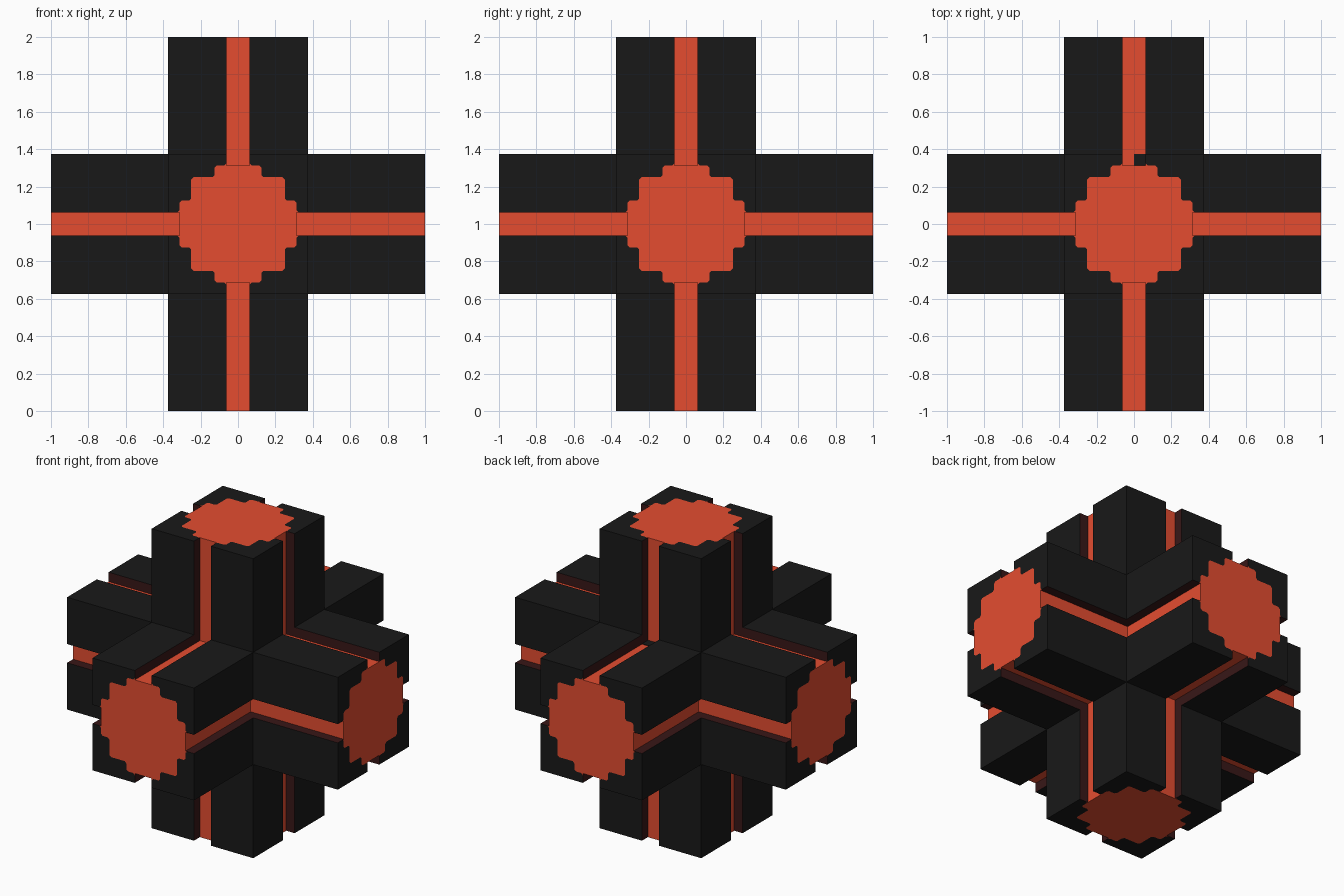
import bpy, bmesh
from math import pi
from mathutils import Matrix, Vector

default = bpy.data.objects.get("Cube")
if default:
    bpy.data.objects.remove(default, do_unlink=True)


def material(name, rgb):
    mat = bpy.data.materials.new(name)
    mat.use_nodes = True
    mat.diffuse_color = (*rgb, 1)
    bsdf = mat.node_tree.nodes["Principled BSDF"]
    bsdf.inputs["Base Color"].default_value = (*rgb, 1)
    bsdf.inputs["Roughness"].default_value = 0.8
    return mat


MATERIALS = [material("charcoal", (0.0095, 0.0095, 0.0095)),
             material("orange_red", (0.78, 0.073, 0.03)),
             material("dark_maroon", (0.04, 0.0085, 0.0085))]
CHARCOAL, ORANGE, MAROON = range(3)

OUTER = 0.375     # half width of an arm
FLOOR = 0.3125    # distance of a groove floor from the arm's axis
SLOT = 0.0625     # half width of a groove
TIP = 1.0         # length of an arm from the centre
CLIP = 0.012      # size of the clipped corners of the emblem


def clip_corners(points):
    """Replace every inner point of a path by a short diagonal."""
    path = []
    for a, b, c in zip(points, points[1:], points[2:]):
        b = Vector(b)
        for end in (a, c):
            path.append(tuple(b + (Vector(end) - b).normalized() * CLIP))
    return path


# One quarter of the stepped emblem, and of the grooved arm section
STEPS = clip_corners([(OUTER, SLOT), (FLOOR, SLOT), (FLOOR, 0.125), (0.25, 0.125),
                      (0.25, 0.25), (0.125, 0.25), (0.125, FLOOR),
                      (SLOT, FLOOR), (SLOT, OUTER)])
SECTION = [(FLOOR, -SLOT), (FLOOR, SLOT), (OUTER, SLOT),
           (OUTER, OUTER), (SLOT, OUTER), (SLOT, FLOOR)]
SECTION_COLOURS = [ORANGE, MAROON, CHARCOAL, CHARCOAL, MAROON]


def arm_mesh():
    bm = bmesh.new()

    def face(points, colour):
        f = bm.faces.new([bm.verts.new(p) for p in points])
        f.material_index = colour

    emblem = []
    for quarter in range(4):
        turn = Matrix.Rotation(quarter * pi / 2, 3, "Z")

        def at(p, z):
            return turn @ Vector((*p, z))

        # Groove floor, groove walls and outer sides
        for p, q, colour in zip(SECTION, SECTION[1:], SECTION_COLOURS):
            face([at(p, FLOOR), at(q, FLOOR), at(q, TIP), at(p, TIP)], colour)
        # Corner of the end face around the emblem
        corner = SECTION[2:5] + STEPS[::-1]
        face([at(p, TIP) for p in corner], CHARCOAL)
        emblem += [at(p, TIP) for p in [SECTION[1], *STEPS, SECTION[5]]]
    face(emblem, ORANGE)

    bmesh.ops.remove_doubles(bm, verts=bm.verts, dist=0.0001)
    mesh = bpy.data.meshes.new("grooved_arm")
    bm.to_mesh(mesh)
    bm.free()
    for mat in MATERIALS:
        mesh.materials.append(mat)
    return mesh


# Six identical arms around the centre
ARMS = {"top_arm": (0, 0, 0), "bottom_arm": (pi, 0, 0),
        "front_arm": (pi / 2, 0, 0), "back_arm": (-pi / 2, 0, 0),
        "left_arm": (0, pi / 2, 0), "right_arm": (0, -pi / 2, 0)}
arm = arm_mesh()
for name, rotation in ARMS.items():
    obj = bpy.data.objects.new(name, arm)
    obj.location = (0, 0, 1)
    obj.rotation_euler = rotation
    bpy.context.collection.objects.link(obj)

# Small dark plate in the inner corner of the rear groove
bpy.ops.mesh.primitive_cube_add(size=1, location=(SLOT / 2, (FLOOR + OUTER) / 2, 1 + FLOOR))
plate = bpy.context.object
plate.name = "groove_corner_plate"
plate.scale = (SLOT, OUTER - FLOOR, 0.006)
plate.data.materials.append(MATERIALS[CHARCOAL])
